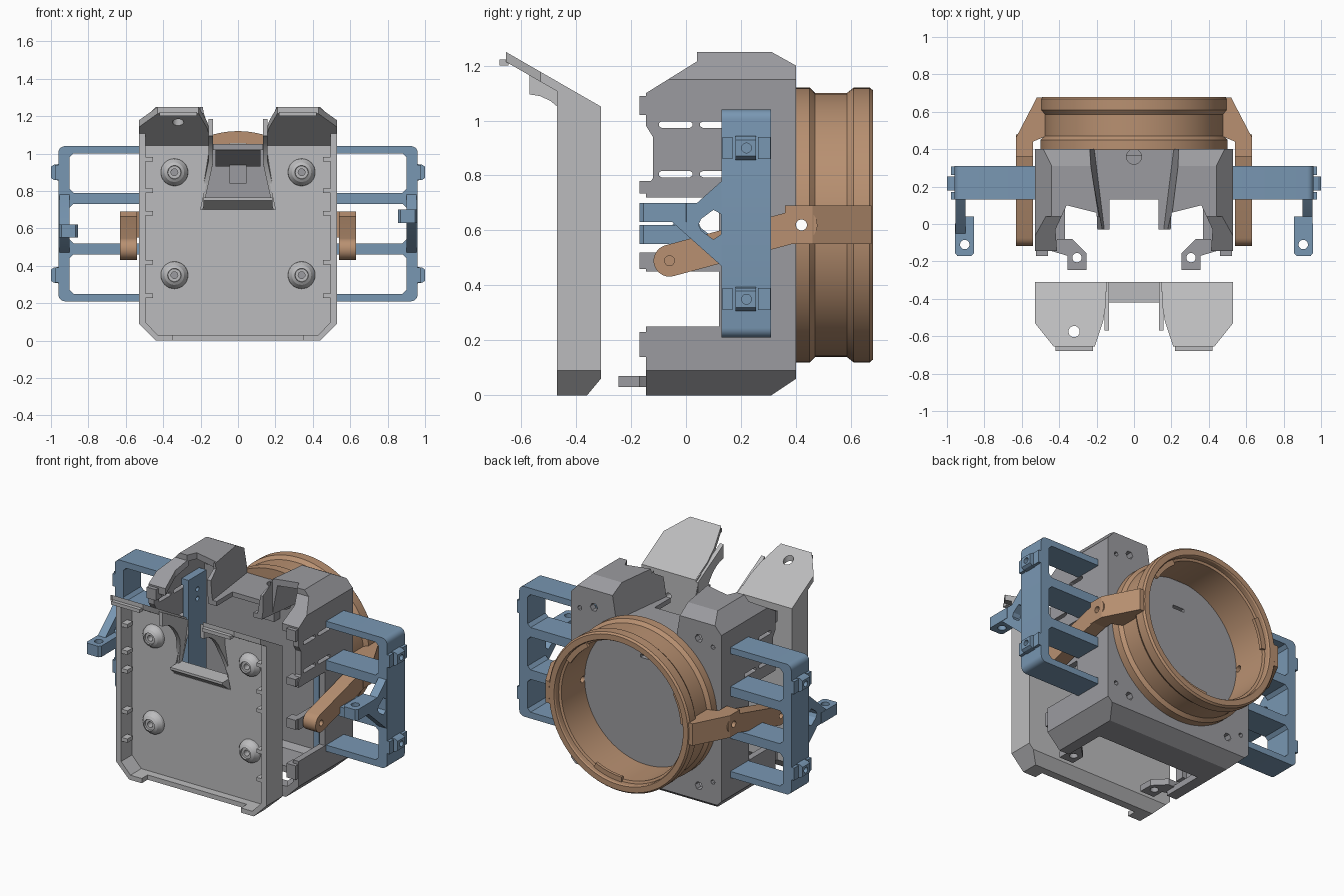
import bpy, bmesh, math
from mathutils import Matrix, Vector

if "Cube" in bpy.data.objects:
    bpy.data.objects.remove(bpy.data.objects["Cube"])

def material(name, col):
    m = bpy.data.materials.new(name)
    m.diffuse_color = (*col, 1)
    m.use_nodes = True
    m.node_tree.nodes["Principled BSDF"].inputs["Base Color"].default_value = m.diffuse_color
    return m

BLUE = material("blue", (0.19, 0.31, 0.45))
ORANGE = material("orange", (0.48, 0.28, 0.165))
DARK = material("dark_grey", (0.33, 0.33, 0.35))
GREY = material("mid_grey", (0.50, 0.50, 0.51))

def finish(name, bm, mat=None):
    bmesh.ops.recalc_face_normals(bm, faces=bm.faces)
    me = bpy.data.meshes.new(name)
    bm.to_mesh(me)
    bm.free()
    o = bpy.data.objects.new(name, me)
    bpy.context.collection.objects.link(o)
    if mat:
        me.materials.append(mat)
    return o

def loft(name, rings, mat=None, closed=False):
    """Skin between vertex rings; capped at the ends unless closed."""
    bm = bmesh.new()
    vs = [[bm.verts.new(p) for p in r] for r in rings]
    n, m = len(rings[0]), len(rings)
    for k in range(m if closed else m - 1):
        a, b = vs[k], vs[(k + 1) % m]
        for i in range(n):
            bm.faces.new((a[i], a[(i + 1) % n], b[(i + 1) % n], b[i]))
    if not closed:
        bm.faces.new(vs[0])
        bm.faces.new(vs[-1])
    return finish(name, bm, mat)

def prism(name, pts, axis, a, b, mat=None):
    """Extrude a 2D outline along an axis: x takes (y,z), y takes (x,z), z takes (x,y)."""
    place = {'x': lambda p, t: (t, p[0], p[1]), 'y': lambda p, t: (p[0], t, p[1]),
             'z': lambda p, t: (p[0], p[1], t)}[axis]
    return loft(name, [[place(p, t) for p in pts] for t in (a, b)], mat)

def box(name, x0, x1, y0, y1, z0, z1, mat=None):
    return prism(name, [(x0, y0), (x1, y0), (x1, y1), (x0, y1)], 'z', z0, z1, mat)

def disc(c, r, n=24, a0=0.0, a1=2 * math.pi, full=True):
    d = n if full else n - 1
    return [(c[0] + r * math.cos(a0 + (a1 - a0) * i / d), c[1] + r * math.sin(a0 + (a1 - a0) * i / d)) for i in range(n)]

def capsule(p, q, r, n=14):
    t = math.atan2(q[1] - p[1], q[0] - p[0])
    h = math.pi / 2
    return disc(q, r, n, t - h, t + h, False) + disc(p, r, n, t + h, t + 3 * h, False)

def boolean(o, op, *cutters):
    for c in cutters:
        m = o.modifiers.new("bool", 'BOOLEAN')
        m.operation, m.object, m.solver = op, c, 'EXACT'
        bpy.context.view_layer.objects.active = o
        bpy.ops.object.modifier_apply(modifier=m.name)
        bpy.data.objects.remove(c)
    return o

def cut(o, *c):
    return boolean(o, 'DIFFERENCE', *c)

def mx(pts, s):
    return [(s * x, y) for x, y in pts]

def sbox(name, s, x0, x1, *yz, mat=None):
    return box(name, min(s * x0, s * x1), max(s * x0, s * x1), *yz, mat)

def sym(half):
    """Close a right-hand outline with its mirror image."""
    return half + mx(half[::-1], -1)

# main housing: chamfered shell, open at the front
def notch(g):
    return loft("notch", [[(-b - g, y, 1.05 - g), (b + g, y, 1.05 - g), (t + g, y, 1.4), (-t - g, y, 1.4)]
                          for y, b, t in ((-0.5, 0.10, 0.13), (0.46, 0.22, 0.28))])

body = prism("housing", sym([(.44, 0), (.53, .09), (.53, 1.15), (.44, 1.25)]), 'y', -.145, .40, DARK)
boolean(body, 'INTERSECT', prism("side", [(-.2, 0), (.31, 0), (.40, .06), (.40, 1.20), (.31, 1.25),
        (.04, 1.25), (.04, 1.215), (-.2, 1.066)], 'x', -1, 1))
cavity = prism("cavity", sym([(.42, .04), (.49, .11), (.49, 1.135), (.425, 1.21)]), 'y', -.4, .36)
boolean(cavity, 'INTERSECT', prism("side", [(-.5, 0), (.29, 0), (.38, .09), (.38, 1.17), (.29, 1.21),
        (.05, 1.21), (.05, 1.18), (-.5, .83)], 'x', -1, 1))
cut(cavity, notch(.03))
cut(body, cavity, notch(0),
    box("c", -.13, .13, -.3, .13, .9, 1.3), box("c", -.37, .37, -.3, .13, -.1, .2),
    box("c", -.21, .21, -.3, -.03, .9, 1.3),
    prism("c", disc((0, .36), .04), 'z', 1.0, 1.2))
for s in (1, -1):
    cut(body, prism("c", mx([(.185, -.3), (.40, -.3), (.42, -.03), (.36, .10), (.20, .06)], s), 'z', 1.0, 1.4),
        sbox("c", s, .4, .7, -.3, .12, .25, .45), sbox("c", s, .4, .7, -.3, .12, .52, .72),
        prism("c", [(-.2, .76), (-.145, .76), (-.12, .79), (-.12, .94), (-.145, .98), (-.2, .98)], 'x', s * .4, s * .7))
    for z in (.805, .985):
        for y0, y1 in ((-.10, .025), (.05, .17)):
            cut(body, prism("c", capsule((y0 + .012, z), (y1 - .012, z), .012, 4), 'x', s * .4, s * .7))
    for x, z, r in ((.37, 1.09, .026), (.47, 1.06, .015), (.37, .15, .026), (.47, .2, .015)):
        cut(body, prism("c", disc((s * x, z), r, 6), 'y', .3, .5))
cut(body, box("c", -.04, .04, .3, .5, .86, .88))
# housing clips and foot tabs
for s in (1, -1):
    side = "right" if s > 0 else "left"
    for i, (z0, z1) in enumerate(((.14, .23), (.46, .52), (.735, .78), (1.02, 1.09))):
        sbox(f"housing_clip_{side}_{i}", s, .46, .525, -.17, -.11, z0, z1, mat=DARK)
    foot = prism(f"foot_tab_{side}", mx([(.45, -.14), (.41, -.08), (.33, -.08), (.255, -.155), (.255, -.245),
                                         (.355, -.245), (.355, -.17), (.44, -.145)], s), 'z', .03, .07, DARK)
    cut(foot, prism("c", disc((s * .305, -.18), .025), 'z', 0, .1))
# latch under the top notch
prism("latch_wedge", [(.14, 1.02), (.32, .93), (.365, .93), (.365, 1.02)], 'x', -.12, .12, DARK)
box("latch_hook", -.045, .045, .30, .365, .84, .94, DARK)

# cover plate: shallow tray opening to the front
plate = prism("cover_plate", sym([(.44, 0), (.53, .09), (.53, 1.2)]), 'y', -.47, -.31, GREY)
boolean(plate, 'INTERSECT', prism("side", [(-.6, 0), (-.36, 0), (-.31, .06), (-.31, 1.05), (-.6, 1.215)], 'x', -1, 1))
cut(plate, prism("c", sym([(.43, .03), (.495, .10), (.495, 1.4)]), 'y', -.7, -.36),
    prism("c", sym([(.20, .70), (.145, .95), (.145, 1.3)]), 'y', -.7, -.2),
    box("c", -.35, .35, -.7, -.41, -.1, .06))
for s in (1, -1):
    for x, z in ((.34, .35), (.34, .90)):
        cut(plate, prism("c", disc((s * x, z), .018), 'y', -.5, -.2))
        ring = lambda r, y: [(p[0], y, p[1]) for p in disc((s * x, z), r, 32)]
        boss = loft(f"screw_boss_{'right' if s > 0 else 'left'}_{int(z * 100)}",
                    [ring(.018, -.35), ring(.075, -.35), ring(.07, -.375), ring(.052, -.40), ring(.036, -.41),
                     ring(.034, -.40), ring(.018, -.40)], GREY, closed=True)
# cover horns, notch walls and inner clips
def slope(y):
    return 1.05 + (-.31 - y) * .575
horn_pts = [(.15, -.31), (.15, -.43), (.165, -.52), (.21, -.655), (.43, -.655), (.53, -.53), (.53, -.31)]
for s in (1, -1):
    side = "right" if s > 0 else "left"
    horn = loft(f"cover_horn_{side}", [[(s * x, y, slope(y) + d) for x, y in horn_pts] for d in (-.035, .001)], GREY)
    if s < 0:
        cut(horn, prism("c", disc((-.32, -.575), .03), 'z', 1, 1.4))
    sbox(f"horn_lip_{side}", s, .22, .42, -.678, -.645, 1.20, 1.222, mat=GREY)
    angles = [math.pi / 2 * i / 9 for i in range(10)]
    curve = [(-.345 - .225 * (1 - math.cos(a)), .70 + .395 * math.sin(a)) for a in angles]
    rows = [[(s * (.20 - .055 * min(1, (z - .7) / .25) + d), y, z) for y, z in
             curve + [(-.57, 1.185), (-.31, 1.04), (-.31, .95), (-.31, .70)]] for d in (-.012, .014)]
    loft(f"notch_wall_{side}", rows, GREY)
    for i, z in enumerate((.24, .42, .68, .80, .97)):
        sbox(f"cover_clip_{side}_{i}", s, .455, .51, -.465, -.41, z - .012, z + .012, mat=GREY)
prism("notch_ledge", [(-.31, .69), (-.345, .69), (-.42, .75), (-.42, .765), (-.31, .765)], 'x', -.185, .185, GREY)

# lens ring
prof = [(.50, .395), (.50, .45), (.48, .47), (.48, .585), (.50, .61), (.50, .668), (.49, .68),
        (.455, .68), (.45, .672), (.45, .64), (.435, .635), (.435, .395)]
N = 96
rings = [[(r * math.cos(2 * math.pi * k / N), y, .62 + r * math.sin(2 * math.pi * k / N)) for r, y in prof] for k in range(N)]
lens = loft("lens_ring", rings, ORANGE, closed=True)
for k in range(3):
    a0 = math.radians(30 + 120 * k)
    arc = disc((0, .62), .452, 10, a0, a0 + .45, False) + disc((0, .62), .418, 10, a0 + .45, a0, False)
    prism(f"ring_tab_{k}", arc, 'y', .63, .65, ORANGE)
cut(lens, prism("c", disc((.42, .62), .02), 'x', -.8, .8))
# ring lugs and link arms
for s in (1, -1):
    side = "right" if s > 0 else "left"
    lug = prism(f"ring_lug_{side}", mx([(.47, .675), (.52, .675), (.632, .46), (.632, .36), (.54, .36),
                                        (.54, .44), (.47, .47)], s), 'z', .55, .69, ORANGE)
    arm = prism(f"link_arm_{side}", capsule((-.06, .49), (.42, .62), .058), 'x', s * .54, s * .63, ORANGE)
    for o in (lug, arm):
        cut(o, prism("c", disc((.42, .62), .02), 'x', -.8, .8))
    cut(arm, prism("c", disc((-.06, .49), .018), 'x', s * .58, s * .7))

# side brackets; the left one is the right one turned half round
def bracket():
    out = [(.44, .21)] + disc((.925, .245), .035, 6, -math.pi / 2, 0, False) + \
        disc((.925, 1.005), .035, 6, 0, math.pi / 2, False) + [(.44, 1.04)]
    frame = prism("bracket_frame", out, 'y', .13, .31, BLUE)
    for z0, z1 in ((.25, .46), (.52, .73), (.79, 1.0)):
        cut(frame, prism("c", [(.48, z0), (.88, z0), (.90, z0 + .02), (.90, z1 - .02), (.88, z1), (.48, z1)], 'y', 0, .5))
    for z in (.30, .36, .89, .95):
        cut(frame, prism("c", disc((.22, z), .015, 12), 'x', .4, .5))
    brace = prism("bracket_brace", [(.16, .80), (.13, .78), (.04, .70), (-.05, .70), (-.05, .63), (.13, .47), (.16, .45)],
                  'x', .90, .955, BLUE)
    hole = [(.045, .62), (.055, .60), (.10, .567), (.127, .585), (.127, .66), (.10, .675), (.055, .642)]
    cut(brace, prism("c", hole, 'x', .8, 1.1))
    tab = prism("bracket_tab", [(.855, -.155), (.868, -.17), (.945, -.17), (.957, -.155), (.957, .0), (.92, .04),
                                (.855, .04)], 'z', .63, .70, BLUE)
    cut(tab, prism("c", disc((.905, -.11), .025), 'z', .5, .8))
    parts = [frame, brace, tab]
    for z in (.35, .90):
        b = prism("bracket_clip", [(.95, z - .045), (.985, z - .04), (1.0, z - .03), (1.0, z + .03),
                                   (.985, z + .04), (.95, z + .045)], 'y', .18, .255, BLUE)
        cut(b, prism("c", disc((.22, z), .018, 16), 'x', .97, 1.1))
        parts += [b] + [box("bracket_rib", .95, .978, y0, y1, z - .04, z + .04, BLUE) for y0, y1 in ((.132, .17), (.262, .308))]
    return parts

turn = Matrix.Translation(Vector((0, 0, 1.25))) @ Matrix.Rotation(math.pi, 4, 'Y')
for o in bracket():
    o.name = "right_" + o.name
for o in bracket():
    o.data.transform(turn)
    o.name = "left_" + o.name

# shading
for o in bpy.data.objects:
    o.select_set(True)
bpy.ops.object.shade_smooth_by_angle(angle=math.radians(20))
